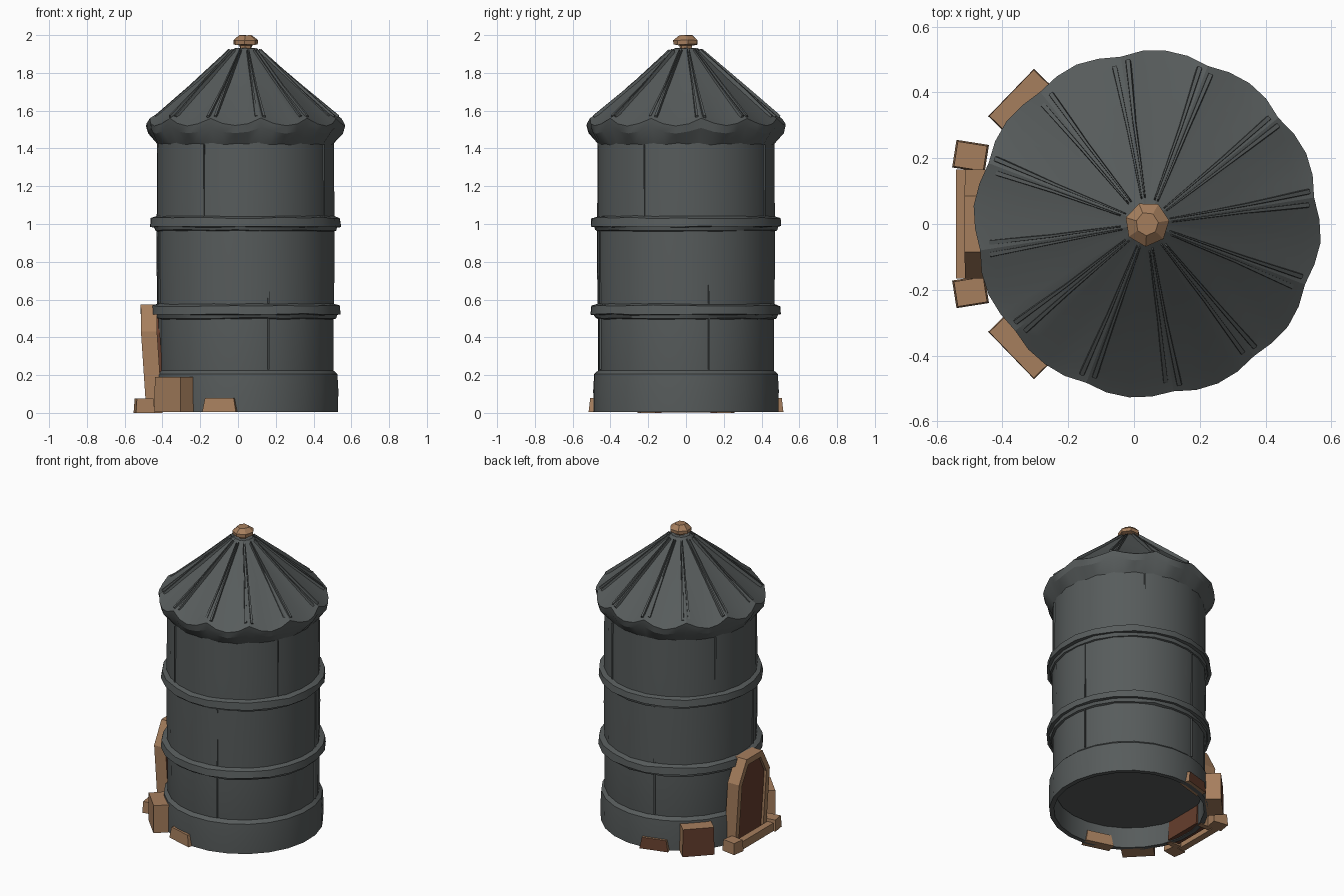
import bpy, bmesh, math, random
from mathutils import Vector, Matrix

if "Cube" in bpy.data.objects:
    bpy.data.objects.remove(bpy.data.objects["Cube"])

random.seed(4)
CX = 0.04            # silo axis sits slightly right of the origin
RIBS, RIB0 = 12, math.radians(9)


def material(name, rgb):
    m = bpy.data.materials.new(name)
    m.diffuse_color = (*rgb, 1)
    m.use_nodes = True
    m.node_tree.nodes["Principled BSDF"].inputs["Base Color"].default_value = m.diffuse_color
    return m


METAL = material("dark grey metal", (0.095, 0.106, 0.106))
WOOD = material("tan wood", (0.38, 0.21, 0.11))
DARK = material("dark brown wood", (0.13, 0.048, 0.026))


def finish(name, bm, mats, smooth=None):
    bmesh.ops.recalc_face_normals(bm, faces=bm.faces)
    me = bpy.data.meshes.new(name)
    bm.to_mesh(me)
    bm.free()
    ob = bpy.data.objects.new(name, me)
    bpy.context.collection.objects.link(ob)
    for m in mats:
        me.materials.append(m)
    if smooth:
        bpy.context.view_layer.objects.active = ob
        ob.select_set(True)
        bpy.ops.object.shade_smooth_by_angle(angle=math.radians(smooth))
        ob.select_set(False)
    return ob


def lathe(name, profile, segs, mat, smooth=None, jitter=0, shape=None, closed=False):
    """Spin (radius, z) points about the silo axis; shape(i, a) gives a (dr, dz) offset."""
    bm = bmesh.new()
    rings = []
    for i, (r, z) in enumerate(profile):
        ring = []
        for k in range(segs):
            a = RIB0 + 2 * math.pi * k / segs
            dr, dz = shape(i, a) if shape else (0, 0)
            rr = r + dr + random.uniform(-jitter, jitter)
            zz = z + dz + random.uniform(-jitter, jitter)
            ring.append(bm.verts.new((CX + rr * math.cos(a), rr * math.sin(a), zz)))
        rings.append(ring)
    pairs = list(zip(rings, rings[1:]))
    if closed:
        pairs.append((rings[-1], rings[0]))
    else:
        bm.faces.new(rings[0])
        bm.faces.new(rings[-1])
    for lo, hi in pairs:
        for k in range(segs):
            n = (k + 1) % segs
            bm.faces.new((lo[k], lo[n], hi[n], hi[k]))
    return finish(name, bm, [mat], smooth)


def block(name, r, deg, length, depth, z0, z1, twist=0, taper=0.9, dark_front=False):
    """Wooden block standing against the wall at a given angle."""
    a = math.radians(deg)
    bm = bmesh.new()
    bmesh.ops.create_cube(bm, size=1)
    for v in bm.verts:
        s = taper if v.co.z > 0 else 1
        v.co = Vector((v.co.x * depth * s, v.co.y * length * s,
                       z1 if v.co.z > 0 else z0))
    if dark_front:
        for f in bm.faces:
            if f.calc_center_median().x > depth * 0.3:
                f.material_index = 1
    spin = Matrix.Rotation(a + math.radians(twist), 4, 'Z')
    move = Matrix.Translation((CX + r * math.cos(a), r * math.sin(a), 0))
    bmesh.ops.transform(bm, matrix=move @ spin, verts=bm.verts)
    return finish(name, bm, [WOOD, DARK])


# Silo wall with a raised floor, standing in a hollow footing ring
lathe("silo_wall", [(0.455, 0.14), (0.468, 0.22), (0.469, 0.5), (0.474, 0.8), (0.472, 1.2),
                    (0.47, 1.46)], 24, METAL, 30)
lathe("silo_footing", [(0.462, 0.005), (0.492, 0.005), (0.494, 0.12), (0.489, 0.205),
                       (0.462, 0.23)], 24, METAL, 30, closed=True)

# Two hoops around the wall
for n, z in (("lower_hoop", 0.49), ("upper_hoop", 0.955)):
    lathe(n, [(0.45, z), (0.482, z + 0.012), (0.488, z + 0.03), (0.508, z + 0.032),
              (0.502, z + 0.077), (0.45, z + 0.093)],
          24, METAL, 20, jitter=0.004, closed=True)


# Roof with scalloped eave, one lobe between each pair of ribs
def scallop(i, a):
    lobe = abs(math.sin((a - RIB0) * RIBS / 2))
    drop = (0, 0.03, 0.04, 0.025, 0.008, 0)[i]
    swell = (0, 0.012, 0.014, 0.006, 0, -0.004)[i]
    return swell * lobe, 0.01 * (0 < i < 4) - drop * lobe


lathe("scalloped_roof", [(0.466, 1.42), (0.508, 1.50), (0.515, 1.55), (0.47, 1.575),
                         (0.26, 1.755), (0.06, 1.93)],
      48, METAL, 22, jitter=0.002, shape=scallop)

# Roof ribs: pairs of strips that spread apart toward the eave
bm = bmesh.new()
for k in range(RIBS):
    a = RIB0 + 2 * math.pi * k / RIBS
    for side in (-1, 1):
        ends = []
        for r, z, off, wide in ((0.075, 1.912, 0.005, 0.006), (0.3, 1.718, 0.011, 0.013),
                                (0.485, 1.56, 0.02, 0.022)):
            r += random.uniform(-0.012, 0.012)
            off *= random.uniform(0.85, 1.15)
            ring = []
            for t, h in ((-0.5, -0.015), (0.5, -0.015), (0.3, 0.014), (-0.3, 0.014)):
                y = side * off + t * wide
                ring.append(bm.verts.new((CX + (r + h * 0.6) * math.cos(a) - y * math.sin(a),
                                          (r + h * 0.6) * math.sin(a) + y * math.cos(a),
                                          z + h)))
            ends.append(ring)
        bm.faces.new(ends[0])
        bm.faces.new(ends[-1])
        for lo, hi in zip(ends, ends[1:]):
            for j in range(4):
                n = (j + 1) % 4
                bm.faces.new((lo[j], lo[n], hi[n], hi[j]))
finish("roof_ribs", bm, [METAL])

# Wooden finial on the peak
lathe("roof_cap", [(0.03, 1.915), (0.035, 1.945), (0.066, 1.95), (0.068, 1.972), (0.035, 2.0)],
      7, WOOD, jitter=0.002)

# Vertical sheet seams, staggered between courses
bm = bmesh.new()
for z0, z1, start in ((0.23, 0.5, -75), (0.58, 0.96, -75), (1.04, 1.42, -28)):
    for k in range(4):
        a = math.radians(start + 90 * k)
        m = (Matrix.Translation((CX + 0.468 * math.cos(a), 0.468 * math.sin(a), (z0 + z1) / 2))
             @ Matrix.Rotation(a, 4, 'Z') @ Matrix.Diagonal((0.014, 0.007, z1 - z0, 1)))
        bmesh.ops.create_cube(bm, size=1, matrix=m)
finish("sheet_seams", bm, [METAL])


# Door on the left side: arched frame around a dark panel
def arch(name, outer, inner, x0, x1):
    def full(half):
        return [(-y, z) for y, z in half] + [(y, z) for y, z in reversed(half)]
    o = full(outer)
    bm = bmesh.new()
    if inner:
        q = full(inner)
        ov, iv = ([bm.verts.new((x0, y, z)) for y, z in p] for p in (o, q))
        for k in range(len(o) - 1):
            bm.faces.new((ov[k], ov[k + 1], iv[k + 1], iv[k]))
    else:
        bm.faces.new([bm.verts.new((x0, y, z)) for y, z in o])
    ext = bmesh.ops.extrude_face_region(bm, geom=bm.faces[:])
    for v in (g for g in ext["geom"] if isinstance(g, bmesh.types.BMVert)):
        v.co.x = x1
    # panel and the wall side of the frame are dark
    for f in bm.faces:
        f.material_index = int(not inner or f.calc_center_median().x > x1 - 0.01)
    # the door leans outward toward its top
    for v in bm.verts:
        v.co.x -= 0.03 * min(1, v.co.z / 0.45)
    return finish(name, bm, [WOOD, DARK])


arch("door_frame", [(0.165, 0.0), (0.165, 0.43), (0.085, 0.575)],
     [(0.13, 0.0), (0.13, 0.415), (0.066, 0.535)], -0.485, -0.40)
arch("door_panel", [(0.135, 0.01), (0.135, 0.42), (0.069, 0.54)], None, -0.468, -0.385)

# Threshold plank in front of the door
bm = bmesh.new()
bmesh.ops.create_cube(bm, size=1, matrix=Matrix.Translation((-0.518, 0, 0.03))
                      @ Matrix.Diagonal((0.045, 0.33, 0.055, 1)))
finish("door_threshold", bm, [WOOD])

# Wooden blocks around the foot, mirrored front to back
for side, word in ((-1, "front"), (1, "back")):
    back = side > 0
    block(word + "_door_foot", 0.575, 180 - side * 21, 0.085, 0.1, 0, 0.075, side * 12)
    block(word + "_crate", 0.525, 180 - side * 44, 0.2, 0.1, 0.005, 0.19, 0, 0.97, back)
    block(word + "_low_step", 0.475, 180 - side * 74, 0.185, 0.07, 0.005, 0.08, 0, 0.85, back)
